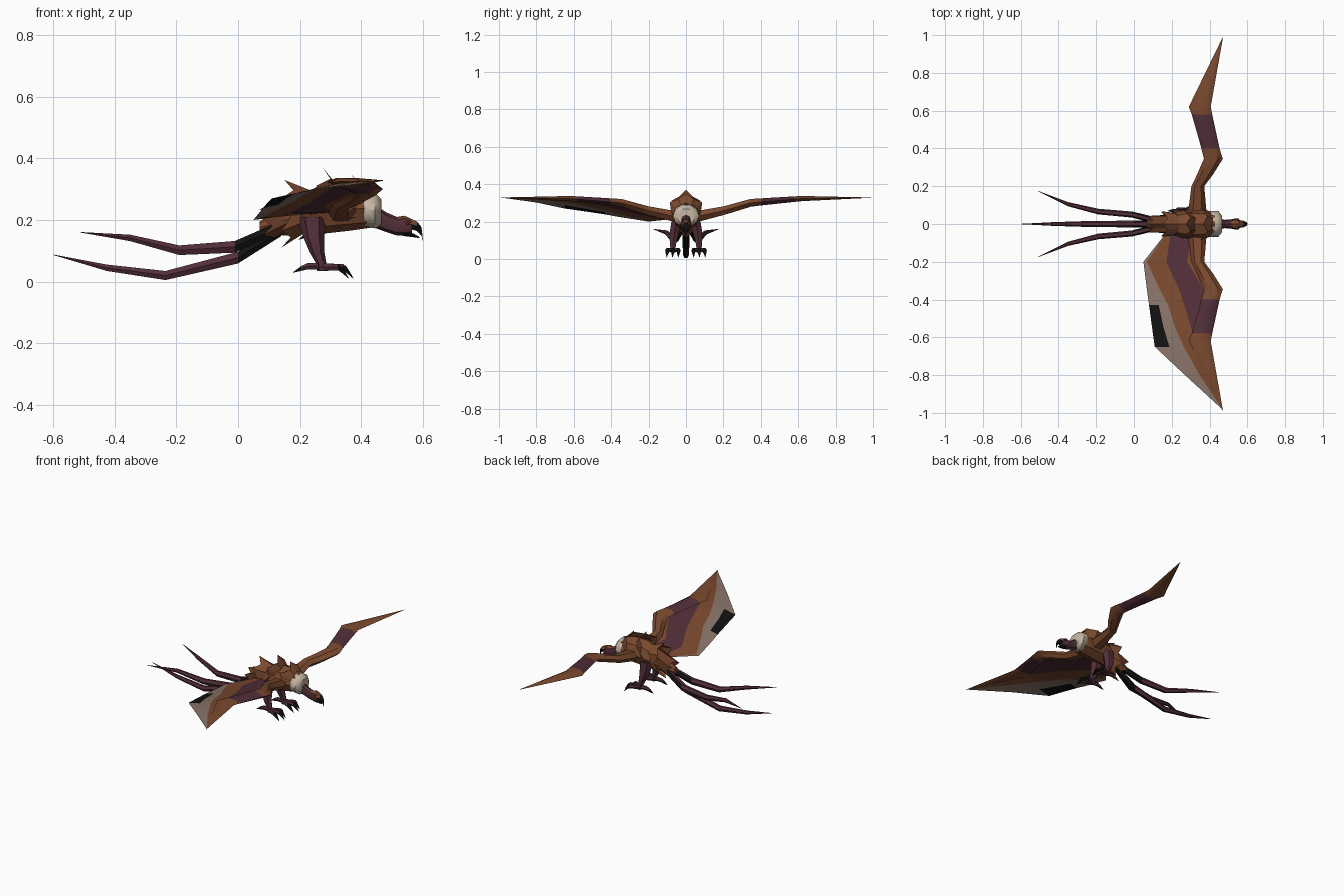
import bpy
import bmesh
import math
from mathutils import Vector

cube = bpy.data.objects.get("Cube")
if cube:
    bpy.data.objects.remove(cube, do_unlink=True)


def material(name, r, g, b):
    mat = bpy.data.materials.new(name)
    mat.use_nodes = True
    mat.diffuse_color = (r, g, b, 1)
    shader = mat.node_tree.nodes["Principled BSDF"]
    shader.inputs["Base Color"].default_value = (r, g, b, 1)
    shader.inputs["Roughness"].default_value = 0.9
    return mat


brown = material("feather brown", .2, .068, .028)
russet = material("dark russet", .14, .045, .02)
purple = material("plum skin", .085, .028, .04)
tan = material("grey tan", .25, .175, .14)
cream = material("ruff cream", .55, .46, .36)
black = material("black", .006, .006, .006)
red = material("eye red", .35, .03, .015)


def finish(name, bm, mats, rule=None, angle=40):
    """Turn a bmesh into a named object, colouring faces by a rule."""
    bmesh.ops.remove_doubles(bm, verts=bm.verts, dist=0.0004)
    bmesh.ops.recalc_face_normals(bm, faces=bm.faces)
    bm.normal_update()
    if rule:
        for face in bm.faces:
            face.material_index = rule(face.calc_center_median(), face.normal)
    mesh = bpy.data.meshes.new(name)
    bm.to_mesh(mesh)
    bm.free()
    for mat in mats:
        mesh.materials.append(mat)
    obj = bpy.data.objects.new(name, mesh)
    bpy.context.collection.objects.link(obj)
    bpy.ops.object.select_all(action='DESELECT')
    obj.select_set(True)
    bpy.context.view_layer.objects.active = obj
    if angle:
        bpy.ops.object.shade_smooth_by_angle(angle=math.radians(angle))
    return obj


def bridge(bm, rings, closed=True):
    for first, second in zip(rings, rings[1:]):
        count = len(first)
        for i in range(count if closed else count - 1):
            j = (i + 1) % count
            bm.faces.new((first[i], first[j], second[j], second[i]))


def loft(name, axis, rows, mats, rule=None, sides=6, side=1, angle=40):
    """Tube through rows of (x, y, z, half width, half height)."""
    across = {"x": ("Y", "Z"), "y": ("X", "Z"), "z": ("X", "Y")}[axis]
    unit = {"X": Vector((1, 0, 0)), "Y": Vector((0, 1, 0)), "Z": Vector((0, 0, 1))}
    u, v = (unit[letter] for letter in across)
    bm = bmesh.new()
    rings = []
    for x, y, z, w, h in rows:
        ring = []
        for i in range(sides):
            turn = math.tau * i / sides
            offset = u * (w * math.cos(turn)) + v * (h * math.sin(turn))
            ring.append(bm.verts.new(Vector((x, y * side, z)) + offset))
        rings.append(ring)
    bridge(bm, rings)
    bm.faces.new(rings[0])
    bm.faces.new(rings[-1])
    return finish(name, bm, mats, rule, angle)


def feather_cowl(name, front, radius, rear, top, low, width, slant, mat):
    """Open collar of pointed feathers flaring backwards over the body."""
    bm = bmesh.new()
    middle, height, count = (top + low) / 2, (top - low) / 2, 12
    inner, outer = [], []
    for i in range(count):
        turn = math.tau * i / count
        s, c = math.sin(turn), math.cos(turn)
        inner.append(bm.verts.new((front, radius * s, .235 + radius * c)))
        tip = i % 2 == 0
        flare = 1 if tip else .8
        x = rear + slant * (1 - c) / 2 + (0 if tip else .03)
        outer.append(bm.verts.new((x, width * flare * s, middle + height * flare * c)))
    bridge(bm, [inner, outer])
    finish(name, bm, [mat], angle=0)


# Body core and overlapping collars of feathers
loft("body", "x", [(.07, 0, .175, .02, .02), (.15, 0, .2, .045, .05),
                   (.27, 0, .235, .075, .08), (.36, 0, .24, .08, .075),
                   (.43, 0, .235, .06, .06)], [brown], sides=8)
feather_cowl("rump_feathers", .2, .05, .07, .235, .125, .05, .02, russet)
feather_cowl("hip_feathers", .25, .055, .15, .33, .11, .078, -.01, brown)
feather_cowl("back_feathers", .34, .055, .275, .37, .135, .09, -.08, russet)
feather_cowl("shoulder_feathers", .425, .05, .365, .35, .16, .1, -.06, brown)

# Neck ruff
loft("neck_ruff", "x", [(.4, 0, .235, .06, .055), (.415, 0, .235, .07, .06),
                        (.445, 0, .23, .07, .06), (.465, 0, .225, .045, .045)],
     [cream], sides=10)

# Neck, head, beak and eyes
loft("neck_and_head", "x", [(.43, 0, .22, .035, .04), (.48, 0, .193, .022, .032),
                            (.515, 0, .18, .025, .03), (.54, 0, .182, .03, .032),
                            (.565, 0, .178, .02, .024)],
     [purple, brown], lambda c, n: int(c.x > .52 and n.z > .5), sides=8)
loft("upper_beak", "x", [(.55, 0, .19, .022, .02), (.58, 0, .18, .017, .018),
                         (.595, 0, .163, .01, .016), (.6, 0, .132, .002, .003)],
     [brown, black], lambda c, n: int(c.x > .585 or n.z < -.3))
loft("lower_beak", "x", [(.535, 0, .157, .018, .01), (.57, 0, .15, .012, .007),
                         (.588, 0, .143, .002, .002)], [black])
for label, side in (("left", 1), ("right", -1)):
    loft(label + "_eye", "y", [(.55, .022, .19, .007, .006), (.55, .03, .19, .004, .003)],
         [red], side=side)

# Tail streamers, dark underneath near the root
def streamer_rule(c, n):
    return int((c.x > -.02 and n.z < .6) or (c.x > -.25 and n.z < -.7))


loft("middle_tail", "x", [(.14, 0, .165, .02, .02), (0, 0, .078, .018, .022),
                          (-.235, 0, .02, .016, .017), (-.425, 0, .045, .01, .012),
                          (-.598, 0, .087, .001, .001)], [purple, black], streamer_rule)
for label, side in (("front", -1), ("back", 1)):
    loft(label + "_tail", "x", [(.14, .012, .18, .018, .02), (-.01, .05, .113, .016, .022),
                                (-.19, .066, .102, .015, .018), (-.35, .105, .142, .011, .012),
                                (-.51, .175, .16, .001, .001)],
         [purple, black], streamer_rule, side=side)

# Wing arms on both sides
for label, side in (("front", -1), ("back", 1)):
    loft(label + "_wing_arm", "y",
         [(.335, .05, .225, .05, .035), (.338, .2, .258, .034, .027),
          (.375, .26, .275, .042, .026), (.42, .345, .3, .05, .024),
          (.405, .4, .305, .048, .022), (.36, .58, .32, .054, .017),
          (.348, .62, .323, .058, .016), (.47, .988, .328, .001, .001)],
         [brown, purple], lambda c, n: int(.38 < abs(c.y) < .6), side=side)

# Feathered membrane of one wing: y, leading x, trailing x, leading z, trailing z,
# then where along the chord the plum, brown and tan bands end
sections = [(-.06, .32, .16, .225, .215, .1, .8, .98),
            (-.2, .32, .05, .255, .2, .14, .55, .93),
            (-.36, .4, .07, .298, .225, .07, .47, .78),
            (-.43, .38, .08, .305, .238, .05, .38, .66),
            (-.55, .34, .096, .315, .256, .02, .15, .5),
            (-.65, .33, .11, .32, .27, .01, .03, .3),
            (-.8, .39, .27, .325, .302, .01, .02, .35),
            (-.98, .47, .466, .328, .327, .01, .02, .35)]
bm = bmesh.new()
strips = []
for y, lead, trail, high, low, one, two, three in sections:
    edge = (three + 1) / 2
    strips.append([bm.verts.new((lead + (trail - lead) * f, y, high + (low - high) * f))
                   for f in (0, one, two, three, edge, 1)])
bridge(bm, strips, closed=False)
bm.faces.ensure_lookup_table()
band_colour = (0, 1, 0, 2, 2)
for i, face in enumerate(bm.faces):
    row, band = divmod(i, len(band_colour))
    dark_edge = band == 4 and row in (3, 4)
    face.material_index = 3 if dark_edge else band_colour[band]
finish("front_wing_membrane", bm, [brown, purple, tan, black])

# Legs with three front toes and one back toe, each ending in a claw
for label, side in (("back", 1), ("front", -1)):
    loft(label + "_leg", "z", [(.24, .05, .21, .045, .03), (.245, .06, .15, .036, .03),
                               (.255, .068, .1, .025, .022), (.27, .07, .06, .017, .016),
                               (.275, .07, .035, .018, .016)], [purple], side=side)
    for number, spread in enumerate((-.03, 0, .03)):
        reach = .015 if spread == 0 else 0
        y = .07 + spread
        loft(f"{label}_toe_{number + 1}", "x",
             [(.265, .07, .048, .012, .013), (.325 + reach, y, .047, .011, .012),
              (.338 + reach, y, .038, .01, .012), (.36 + reach, y * 1.03, .01, .001, .001)],
             [purple, black], lambda c, n, r=reach: int(c.x > .327 + r), side=side)
    loft(label + "_rear_toe", "x", [(.275, .07, .05, .013, .013), (.225, .07, .05, .011, .012),
                                    (.205, .07, .043, .009, .009), (.178, .07, .03, .001, .001)],
         [purple, black], lambda c, n: int(c.x < .2), side=side)
